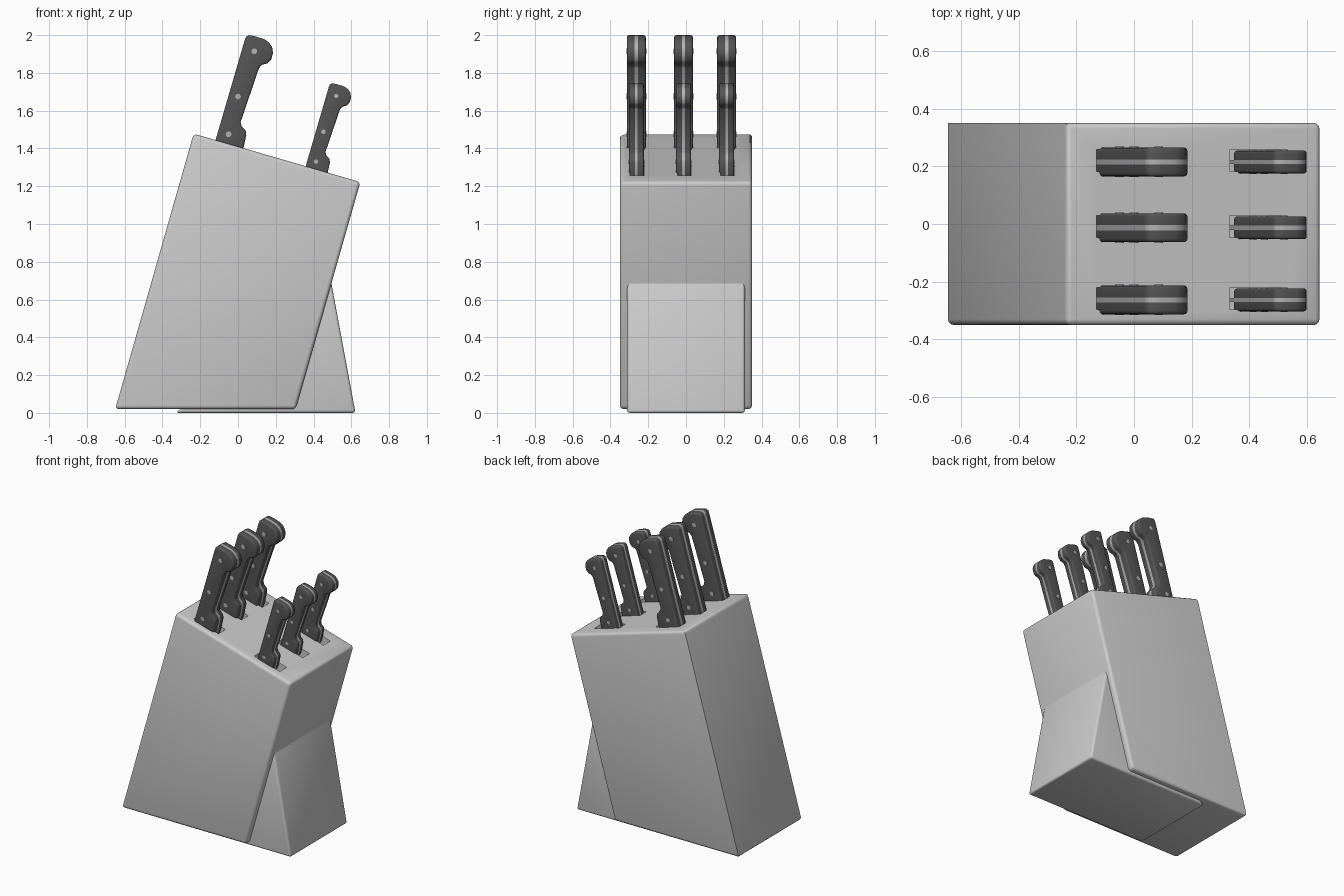
import bpy, bmesh, math
from mathutils import Vector, Matrix

if "Cube" in bpy.data.objects:
    bpy.data.objects.remove(bpy.data.objects["Cube"])

dark = bpy.data.materials.new("handle_dark")
dark.diffuse_color = (0.09, 0.09, 0.09, 1)
dark.use_nodes = True
dark.node_tree.nodes["Principled BSDF"].inputs["Base Color"].default_value = dark.diffuse_color
steel = bpy.data.materials.new("steel")
steel.diffuse_color = (0.45, 0.45, 0.45, 1)
steel.use_nodes = True
steel.node_tree.nodes["Principled BSDF"].inputs["Base Color"].default_value = steel.diffuse_color


def prism(name, pts, y0, y1, bevel=0, pick=None, mat=None, segments=3):
    """Extrude an xz outline along y and bevel the picked edges."""
    bm = bmesh.new()
    face = bm.faces.new([bm.verts.new((x, y0, z)) for x, z in pts])
    ext = bmesh.ops.extrude_face_region(bm, geom=[face])
    bmesh.ops.translate(bm, vec=(0, y1 - y0, 0),
                        verts=[v for v in ext["geom"] if isinstance(v, bmesh.types.BMVert)])
    bmesh.ops.recalc_face_normals(bm, faces=bm.faces)
    if bevel:
        bmesh.ops.bevel(bm, geom=[e for e in bm.edges if pick is None or pick(e)],
                        offset=bevel, segments=segments, profile=0.5, affect='EDGES',
                        clamp_overlap=True)
    return finish(name, bm, mat)


def finish(name, bm, mat=None):
    me = bpy.data.meshes.new(name)
    bm.to_mesh(me)
    bm.free()
    if mat:
        me.materials.append(mat)
    ob = bpy.data.objects.new(name, me)
    bpy.context.collection.objects.link(ob)
    return ob


# Leaning block; the edge between its left and back faces stays sharp
def soft_edge(e):
    return not all(v.co.y > 0.34 and v.co.x < -0.2 for v in e.verts)


block = prism("block", [(-0.65, 0.02), (0.305, 0.02), (0.648, 1.222), (-0.235, 1.478)],
              -0.35, 0.35, 0.02, soft_edge)

# Wedge foot under the overhang
prism("support_wedge", [(-0.33, 0), (0.622, 0), (0.492, 0.70)], -0.312, 0.312, 0.015)

# Knife slots, cut along the block's lean
TILT = math.atan2(0.343, 1.202)
rows = (0.215, -0.013, -0.263)
bm = bmesh.new()
for y in rows:
    for xa, xb in ((-0.135, 0.06), (0.328, 0.53)):
        xm = (xa + xb) / 2
        zm = 1.475 - 0.29 * (xm + 0.235)
        m = (Matrix.Translation((xm, y + 0.005, zm)) @ Matrix.Rotation(TILT, 4, 'Y')
             @ Matrix.Diagonal((xb - xa, 0.076, 0.6, 1)))
        bmesh.ops.create_cube(bm, size=1, matrix=m)
cutter = finish("slot_cutter", bm)
cutter.hide_render = True
mod = block.modifiers.new("slots", 'BOOLEAN')
mod.operation = 'DIFFERENCE'
mod.solver = 'EXACT'
mod.object = cutter
bpy.context.view_layer.objects.active = block
bpy.ops.object.modifier_apply(modifier=mod.name)
bpy.data.objects.remove(cutter)

# Handle outline of the large knife, and its rivet positions
outline = [(-0.133, 1.395), (-0.12, 1.44), (0.036, 1.975), (0.043, 1.992), (0.058, 2.0),
           (0.09, 1.994), (0.14, 1.978), (0.165, 1.96), (0.181, 1.935), (0.185, 1.905),
           (0.176, 1.872), (0.155, 1.85), (0.127, 1.843), (0.111, 1.825),
           (0.014, 1.54), (0.02, 1.515), (0.04, 1.495), (0.044, 1.47), (0.026, 1.39), (0.015, 1.36)]
rivets = [(-0.05, 1.475), (0.0, 1.675), (0.086, 1.915)]
blade_tip = [(-0.05, 1.17), (-0.185, 1.21)]


def knife(name, y, s, top):
    def place(pts):
        return [(top[0] + (x - 0.058) * s, top[1] + (z - 2.0) * s) for x, z in pts]
    half, core = 0.05 * s, 0.009 * s
    for side, label in ((-1, "front"), (1, "back")):
        outer = y + side * half
        prism(f"{name}_{label}_scale", place(outline), y + side * core, outer, 0.012 * s,
              lambda e: all(abs(v.co.y - outer) < 1e-5 for v in e.verts), dark)
    # full tang running down into the slot as the blade
    prism(f"{name}_tang", place(outline + blade_tip), y - core, y + core, mat=steel)
    bm = bmesh.new()
    for x, z in place(rivets):
        bmesh.ops.create_cone(bm, cap_ends=True, segments=20, radius1=0.015 * s,
                              radius2=0.015 * s, depth=2 * half + 0.006,
                              matrix=Matrix.Translation((x, y, z)) @ Matrix.Rotation(math.pi / 2, 4, 'X'))
    finish(f"{name}_rivets", bm, steel)


for i, y in enumerate(rows):
    knife(f"large_knife_{i + 1}", y, 1.0, (0.058, 2.0))
    knife(f"small_knife_{i + 1}", y, 0.79, (0.498, 1.745))

# Smooth the rounded edges only
for ob in bpy.data.objects:
    ob.select_set(True)
bpy.context.view_layer.objects.active = block
bpy.ops.object.shade_smooth_by_angle(angle=math.radians(40))
